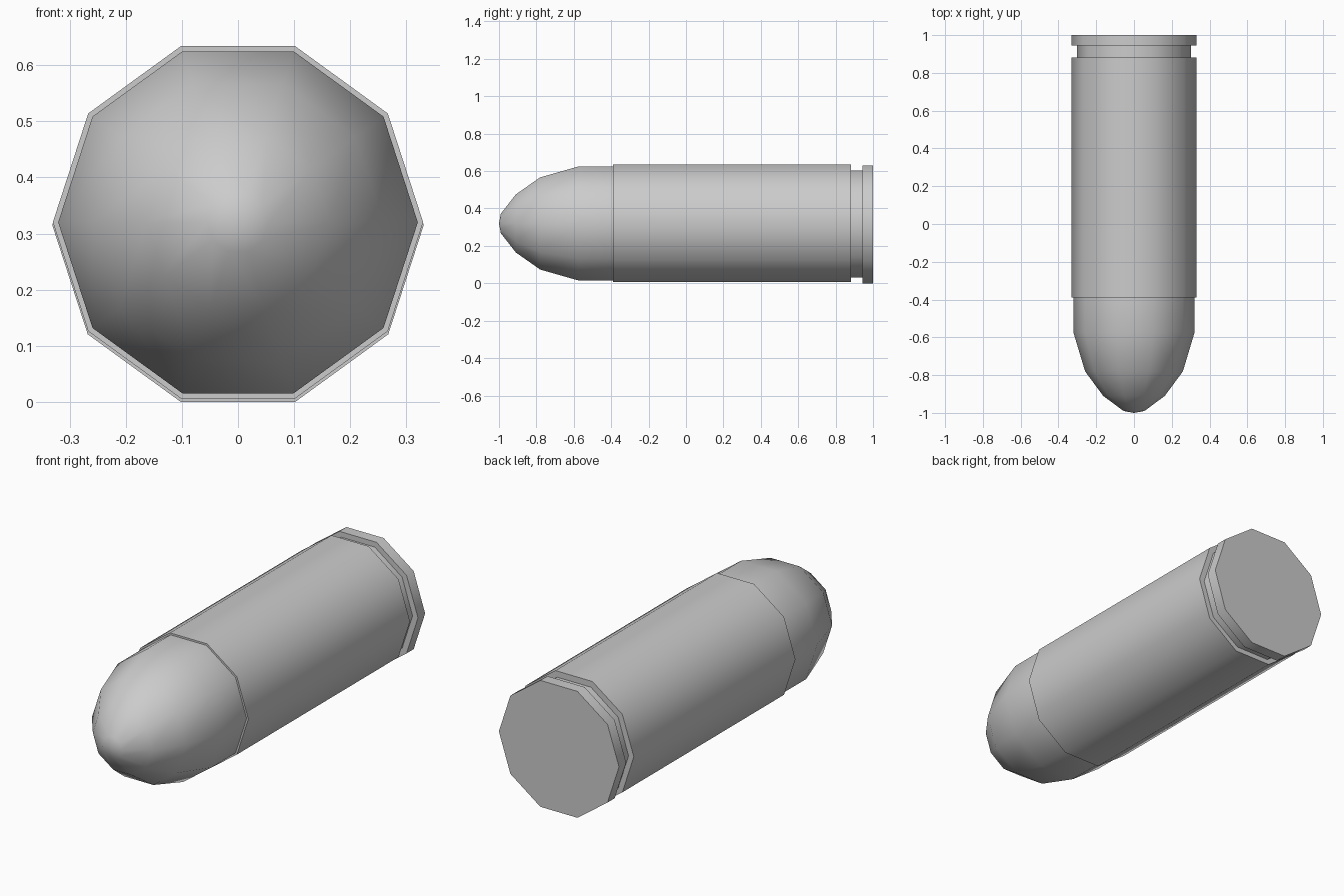
import bpy, bmesh
from math import cos, sin, tau, radians

if "Cube" in bpy.data.objects:
    bpy.data.objects.remove(bpy.data.objects["Cube"])

SIDES = 10


def lathe(name, profile, tip=None, cap_end=False):
    """Ten-sided shell along y; profile rows are (y, radius, centre height)."""
    bm = bmesh.new()
    rings = [[bm.verts.new((r * cos(tau * i / SIDES), y, zc + r * sin(tau * i / SIDES)))
              for i in range(SIDES)] for y, r, zc in profile]
    for a, b in zip(rings, rings[1:]):
        for i in range(SIDES):
            j = (i + 1) % SIDES
            bm.faces.new((a[i], b[i], b[j], a[j]))
    if tip:
        t = bm.verts.new(tip)
        for i in range(SIDES):
            bm.faces.new((t, rings[0][i], rings[0][(i + 1) % SIDES]))
    if cap_end:
        bm.faces.new(rings[-1][::-1])
    mesh = bpy.data.meshes.new(name)
    bm.to_mesh(mesh)
    bm.free()
    ob = bpy.data.objects.new(name, mesh)
    bpy.context.collection.objects.link(ob)
    bpy.ops.object.select_all(action='DESELECT')
    ob.select_set(True)
    bpy.context.view_layer.objects.active = ob
    bpy.ops.object.shade_smooth_by_angle(angle=radians(60))
    return ob


# Rounded projectile
zc = 0.32
lathe("projectile", [(-0.99, 0.055, zc), (-0.91, 0.163, zc), (-0.78, 0.259, zc),
                     (-0.575, 0.3205, zc), (-0.39, 0.3205, zc)], tip=(0, -1, zc))

# Casing: front ledge, body, extractor groove, rim and flat base
lathe("casing", [(-0.39, 0.3205, zc), (-0.39, 0.33, zc), (0.882, 0.33, zc),
                 (0.882, 0.301, 0.317), (0.944, 0.301, 0.317),
                 (0.944, 0.331, 0.315), (1.0, 0.331, 0.315)], cap_end=True)
